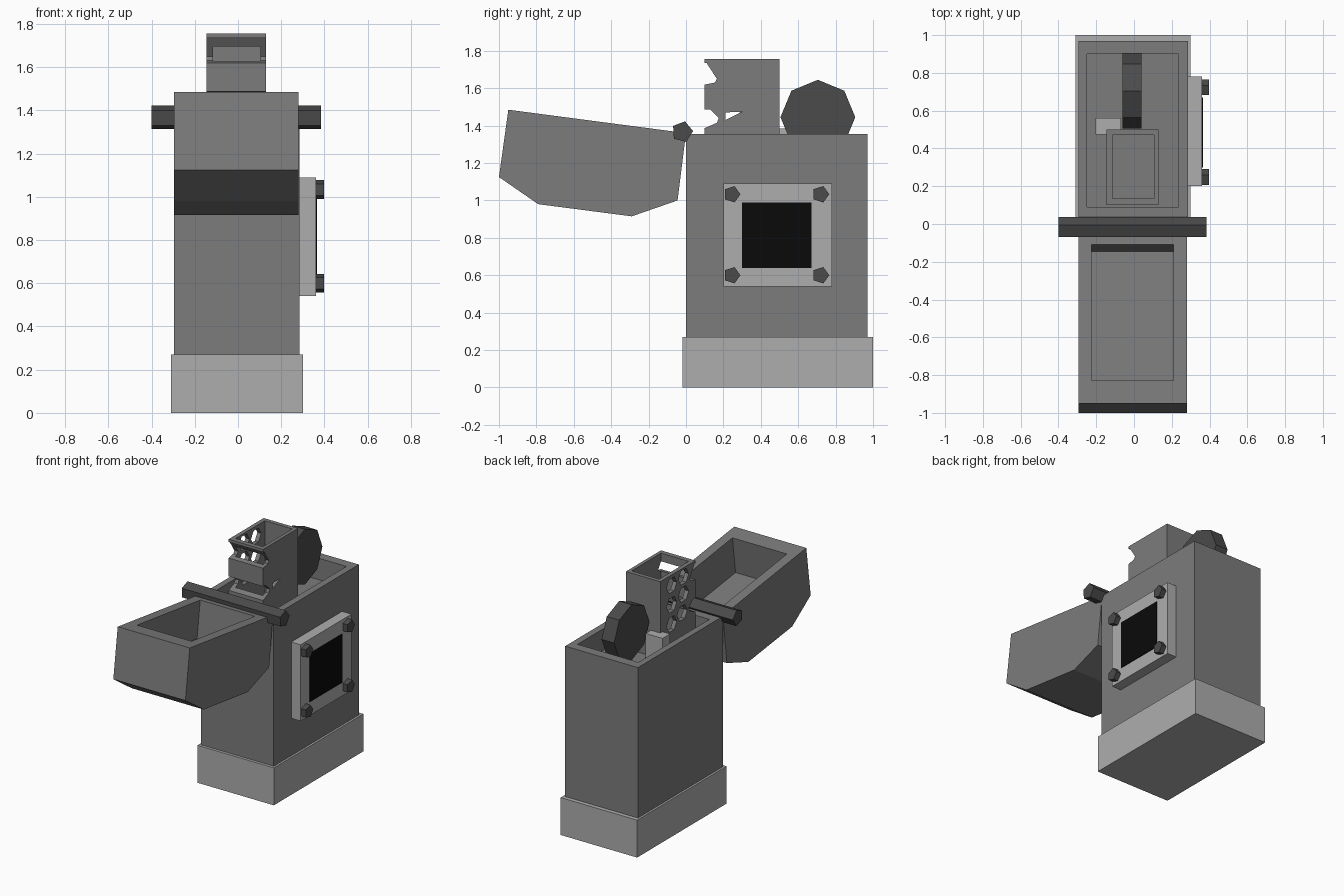
import bpy, bmesh, math

if "Cube" in bpy.data.objects:
    bpy.data.objects.remove(bpy.data.objects["Cube"])


def material(name, v):
    m = bpy.data.materials.new(name)
    m.diffuse_color = (v, v, v, 1)
    m.use_nodes = True
    m.node_tree.nodes["Principled BSDF"].inputs["Base Color"].default_value = m.diffuse_color
    return m


LIGHT = material("light_grey", 0.42)
MID = material("mid_grey", 0.2)
DARK = material("dark_grey", 0.07)
BLACK = material("black", 0.003)


def prism(name, pts, x0, x1, mat=None):
    """Extrude a (y, z) profile along x."""
    bm = bmesh.new()
    face = bm.faces.new([bm.verts.new((x0, y, z)) for y, z in pts])
    ext = bmesh.ops.extrude_face_region(bm, geom=[face])
    moved = [v for v in ext["geom"] if isinstance(v, bmesh.types.BMVert)]
    bmesh.ops.translate(bm, verts=moved, vec=(x1 - x0, 0, 0))
    bmesh.ops.recalc_face_normals(bm, faces=bm.faces)
    mesh = bpy.data.meshes.new(name)
    bm.to_mesh(mesh)
    bm.free()
    ob = bpy.data.objects.new(name, mesh)
    bpy.context.collection.objects.link(ob)
    if mat:
        mesh.materials.append(mat)
    return ob


def box(name, x0, x1, y0, y1, z0, z1, mat=None):
    return prism(name, [(y0, z0), (y1, z0), (y1, z1), (y0, z1)], x0, x1, mat)


def rod(name, n, r, y, z, x0, x1, mat=None, turn=0.0):
    pts = [(y + r * math.cos(turn + 2 * math.pi * i / n),
            z + r * math.sin(turn + 2 * math.pi * i / n)) for i in range(n)]
    return prism(name, pts, x0, x1, mat)


def cut(target, cutter):
    """Subtract the cutter and remove it."""
    mod = target.modifiers.new("cut", 'BOOLEAN')
    mod.operation = 'DIFFERENCE'
    mod.solver = 'EXACT'
    mod.object = cutter
    bpy.context.view_layer.objects.active = target
    bpy.ops.object.modifier_apply(modifier=mod.name)
    bpy.data.objects.remove(cutter)


FLOOR = 1.2

# Case: base sleeve and hollow-topped body
box("base_sleeve", -0.31, 0.30, -0.02, 1.0, 0, 0.27, LIGHT)
body = box("case_body", -0.295, 0.285, 0.0, 0.97, 0.2, 1.355, MID)
cut(body, box("cutter", -0.25, 0.235, 0.09, 0.90, FLOOR, 1.6))

# Tipped-back hollow lid
lid = prism("lid", [(-0.95, 1.485), (-1.0, 1.125), (-0.79, 0.98), (-0.29, 0.915),
                    (-0.045, 1.0), (0.0, 1.36)], -0.295, 0.28, MID)
cut(lid, prism("cutter", [(-0.095, 1.48), (-0.145, 1.11), (-0.865, 1.205),
                          (-0.815, 1.575)], -0.225, 0.21))

# Hinge pin
rod("hinge_pin", 5, 0.058, -0.02, 1.367, -0.40, 0.385, DARK, 0.06)

# Side plate with dark panel and four bolts
box("side_plate", 0.27, 0.36, 0.20, 0.78, 0.54, 1.09, LIGHT)
box("dark_panel", 0.34, 0.365, 0.30, 0.67, 0.64, 0.99, BLACK)
for i, (y, z) in enumerate([(0.245, 0.6), (0.72, 0.6), (0.245, 1.033), (0.72, 1.033)]):
    rod(f"bolt_{i + 1}", 5, 0.046, y, z, 0.35, 0.397, DARK)

# Chimney: square tube with front notches and holes in the left wall
chimney = box("chimney", -0.145, 0.13, 0.10, 0.50, FLOOR - 0.01, 1.755, MID)
cut(chimney, box("cutter", -0.115, 0.105, 0.135, 0.47, FLOOR - 0.1, 1.9))
cut(chimney, prism("cutter", [(0.05, 1.735), (0.11, 1.735), (0.165, 1.65),
                              (0.155, 1.63), (0.05, 1.61)], -0.3, 0.3))
cut(chimney, prism("cutter", [(0.05, 1.49), (0.13, 1.485), (0.175, 1.44),
                              (0.165, 1.415), (0.05, 1.365)], -0.3, 0.3))
cut(chimney, prism("cutter", [(0.21, 1.47), (0.30, 1.475), (0.21, 1.43)], 0.0, 0.3))
for y, z in [(0.37, 1.68), (0.37, 1.54), (0.37, 1.40),
             (0.235, 1.69), (0.235, 1.565), (0.25, 1.435)]:
    cut(chimney, rod("cutter", 6, 0.058, y, z, -0.3, 0.0))

# Striking wheel and small catch beside it
rod("striking_wheel", 8, 0.2, 0.705, 1.445, -0.06, 0.04, DARK)
box("catch_block", -0.205, -0.07, 0.475, 0.56, FLOOR - 0.01, 1.385, LIGHT)
